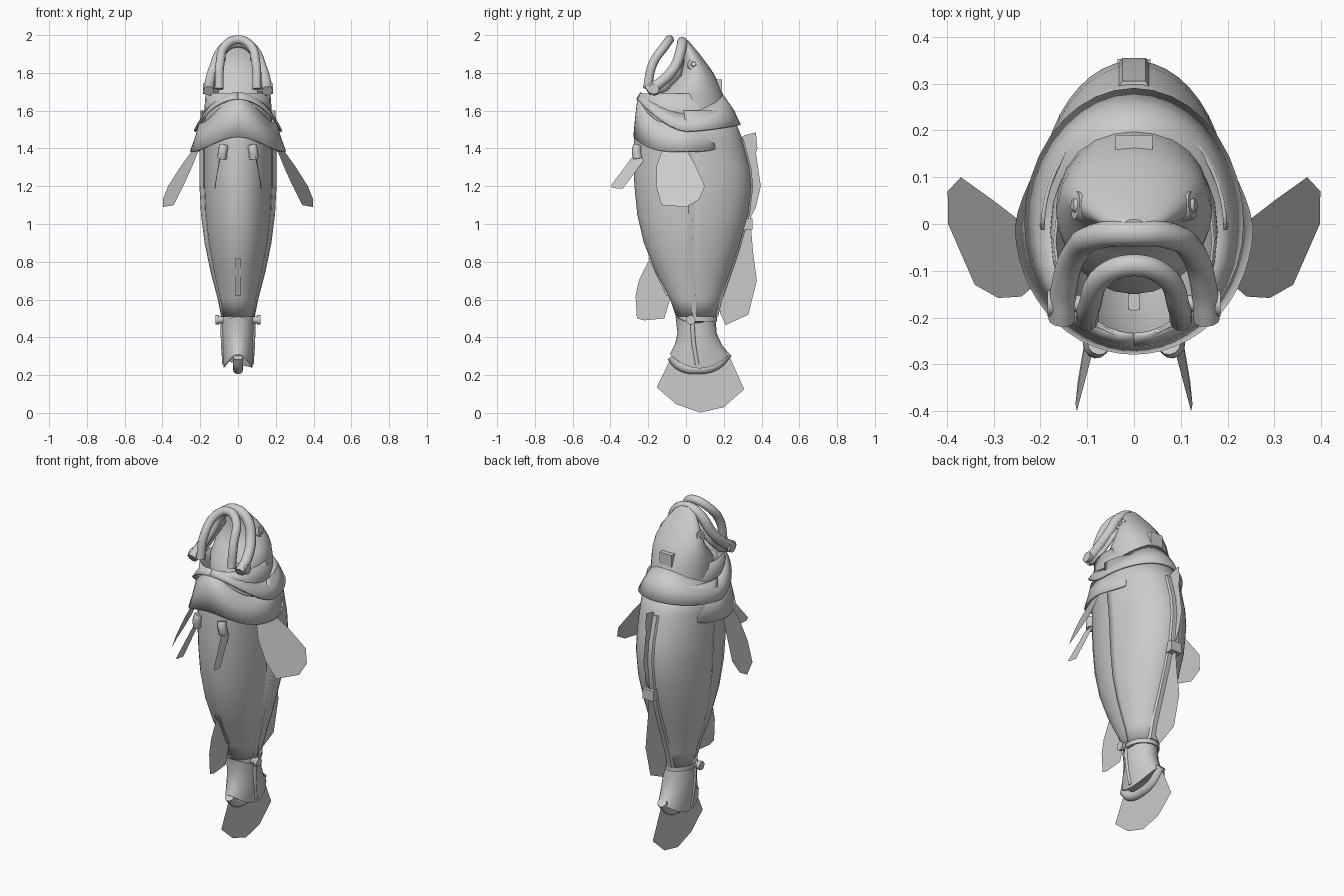
import bpy, bmesh, math
from mathutils import Vector

if "Cube" in bpy.data.objects:
    bpy.data.objects.remove(bpy.data.objects["Cube"])
pi = math.pi

def finish(ob, mirror=False, thick=0, angle=40):
    bpy.ops.object.select_all(action='DESELECT')
    ob.select_set(True)
    bpy.context.view_layer.objects.active = ob
    bpy.ops.object.shade_smooth_by_angle(angle=math.radians(angle))
    if mirror:
        m = ob.modifiers.new("Mirror", 'MIRROR')
        m.use_mirror_merge = False
    if thick:
        s = ob.modifiers.new("Solidify", 'SOLIDIFY')
        s.thickness, s.offset = thick, 0
    return ob

def mesh(name, verts, faces, **kw):
    me = bpy.data.meshes.new(name)
    me.from_pydata(verts, [], faces)
    bm = bmesh.new()
    bm.from_mesh(me)
    bmesh.ops.recalc_face_normals(bm, faces=bm.faces)
    bm.to_mesh(me)
    bm.free()
    ob = bpy.data.objects.new(name, me)
    bpy.context.collection.objects.link(ob)
    return finish(ob, **kw)

def loft(name, rings, closed=True, cap=False, **kw):
    n = len(rings[0])
    verts = [v for r in rings for v in r]
    faces = [(i*n+j, i*n+(j+1) % n, (i+1)*n+(j+1) % n, (i+1)*n+j)
             for i in range(len(rings)-1) for j in range(n if closed else n-1)]
    if cap:
        faces += [tuple(range(n)), tuple(range(len(verts)-n, len(verts)))]
    return mesh(name, verts, faces, **kw)

def ring(z, y0, y1, rx, bow=0, a0=0, a1=360, n=24):
    """Oval section from y0 to y1, optionally bowed upward at both ends."""
    yc, ry, full = (y0+y1)/2, (y1-y0)/2, a1-a0 == 360
    out = []
    for i in range(n):
        a = math.radians(a0 + (a1-a0)*i/(n if full else n-1))
        out.append((rx*math.cos(a), yc+ry*math.sin(a), z+bow*math.sin(a)**2))
    return out

def collar(name, rows, a0, a1, power, taper=0, n=37):
    """Flared gill cover; rows are rx, front y, back y, front z, side z, back z."""
    rings = []
    for rx, yf, yb, zf, zs, zb in rows:
        r = []
        for i in range(n):
            a = math.radians(a0+(a1-a0)*i/(n-1))
            s = math.sin(a)
            z = zs+((zb if s > 0 else zf)-zs)*abs(s)**power
            r.append((rx*math.cos(a)*(1-taper*max(0, s)), s*(yb if s > 0 else yf), z))
        rings.append(r)
    return loft(name, rings, closed=False, thick=0.01)

def tube(name, pts, r, mirror=False, smooth=True):
    cu = bpy.data.curves.new(name, 'CURVE')
    cu.dimensions = '3D'
    cu.bevel_depth, cu.bevel_resolution, cu.use_fill_caps = r, 4, True
    cu.resolution_u = 6
    if smooth:
        sp = cu.splines.new('BEZIER')
        sp.bezier_points.add(len(pts)-1)
        for b, p in zip(sp.bezier_points, pts):
            b.co = p
            b.handle_left_type = b.handle_right_type = 'AUTO'
    else:
        sp = cu.splines.new('POLY')
        sp.points.add(len(pts)-1)
        for b, p in zip(sp.points, pts):
            b.co = (*p, 1)
    ob = bpy.data.objects.new(name, cu)
    bpy.context.collection.objects.link(ob)
    bpy.ops.object.select_all(action='DESELECT')
    ob.select_set(True)
    bpy.context.view_layer.objects.active = ob
    bpy.ops.object.convert(target='MESH')
    return finish(bpy.context.view_layer.objects.active, mirror)

def fin(name, pts, mirror=False):
    pts = [p if len(p) == 3 else (0, *p) for p in pts]
    return mesh(name, pts, [tuple(range(len(pts)))], mirror=mirror)

def box(name, c, s, **kw):
    v = [(c[0]+x*s[0]/2, c[1]+y*s[1]/2, c[2]+z*s[2]/2)
         for x in (-1, 1) for y in (-1, 1) for z in (-1, 1)]
    f = [(0, 1, 3, 2), (4, 6, 7, 5), (0, 4, 5, 1), (2, 3, 7, 6), (0, 2, 6, 4), (1, 5, 7, 3)]
    return mesh(name, v, f, **kw)

def mirrored_arch(half):
    return [(-x, y, z) for x, y, z in half[:0:-1]] + half

# Body: narrow inner belly shell overlapped by a wider back shell (z, y0, y1, rx)
body = [(1.69, -.24, .18, .188), (1.6, -.26, .235, .195), (1.45, -.272, .295, .2),
        (1.3, -.275, .335, .2), (1.2, -.27, .345, .2), (1.05, -.255, .328, .192),
        (.9, -.22, .285, .173), (.75, -.16, .235, .142), (.6, -.08, .182, .103), (.51, -.05, .16, .085)]
loft("belly_shell", [ring(z, a, b-.015, r*.9) for z, a, b, r in body], thick=0.006)
loft("back_shell", [ring(z, a, b, r, 0, 0, 180) for z, a, b, r in body[1:]],
     closed=False, thick=0.008)
# Step along the front edge of the back shell
loft("shell_edge", [[(r, (a+b)/2, z), (r*.9, (a+b)/2-.025, z)] for z, a, b, r in body[2:]],
     closed=False, mirror=True)

# Spine rail along the back
loft("spine_rail", [[(-.045, b-.02, z), (-.025, b+.01, z), (.025, b+.01, z), (.045, b-.02, z)]
                    for z, a, b, r in body[2:]], cap=True)

# Head: solid snout with a concave mouth side
loft("head", [ring(*h) for h in [
    (1.975, -.025, .01, .025), (1.95, -.022, .03, .06), (1.9, -.015, .072, .1),
    (1.85, -.02, .11, .126), (1.8, -.035, .145, .146), (1.75, -.07, .17, .16),
    (1.69, -.13, .195, .167), (1.6, -.15, .215, .165)]], cap=True)
box("nape_bracket", (0, .165, 1.73), (.08, .05, .07))

# Jaw arches: broad upper lip with a skirt behind it, slim lower lip
upper = [(0, -.02, 1.962), (.075, -.025, 1.93), (.125, -.06, 1.83),
         (.15, -.14, 1.745), (.155, -.205, 1.705)]
lower = [(0, -.088, 1.976), (.065, -.11, 1.945), (.095, -.175, 1.85), (.1, -.205, 1.715)]
tube("upper_lip", mirrored_arch(upper), .028)
tube("lower_lip", mirrored_arch(lower), .024)
loft("upper_lip_skirt", [[(x, y, z) for x, y, z in upper[1:]],
                         [(.07, -.012, 1.87), (.12, -.025, 1.785), (.142, -.1, 1.705), (.15, -.17, 1.68)]],
     closed=False, mirror=True, thick=.012)

# Jaw hinge bolts
tube("jaw_hinge", [(.1, -.17, 1.715), (.168, -.17, 1.715)], .018, True, False)
tube("jaw_hinge_cap", [(.168, -.17, 1.715), (.185, -.17, 1.715)], .028, True, False)

# Eyes: ring and ball
def eye_part(name, r0, r1, x0, x1):
    c, d = Vector((.108, .038, 1.84)), Vector((.95, .1, .3)).normalized()
    u = d.cross(Vector((0, 1, 0))).normalized()
    v = d.cross(u)
    loft(name, [[c+d*x+(u*math.cos(2*pi*k/16)+v*math.sin(2*pi*k/16))*r for k in range(16)]
                for r, x in ((r0, x0), (r1, x1))], cap=True, mirror=True)
eye_part("eye_socket", .035, .03, -.02, .018)
eye_part("eye", .02, .012, .01, .025)

# Gill collars
collar("gill_cover_upper", [(.175, .237, .195, 1.695, 1.58, 1.68), (.205, .249, .25, 1.675, 1.535, 1.6),
                            (.23, .259, .286, 1.66, 1.49, 1.525)], -90, 270, 1.6)
collar("gill_cover_lower", [(.203, .252, .28, 1.67, 1.53, 1.53), (.222, .265, .283, 1.56, 1.46, 1.48),
                            (.25, .274, .285, 1.46, 1.383, 1.53)], -212, 32, 4, .25)

# Paired fins
fin("pectoral_fin", [(.235, 0, 1.4), (.3, .05, 1.31), (.37, .1, 1.2), (.398, .07, 1.13), (.397, 0, 1.09),
                     (.34, -.13, 1.1), (.29, -.158, 1.2), (.24, -.155, 1.31), (.2, -.12, 1.41)], True)
fin("pelvic_fin", [(.085, -.24, 1.37), (.09, -.28, 1.36), (.122, -.4, 1.2), (.125, -.385, 1.19),
                   (.12, -.335, 1.187), (.1, -.22, 1.34)], True)
tube("pelvic_fin_mount", [(.075, -.255, 1.415), (.08, -.262, 1.39), (.085, -.255, 1.345)], .025, True)

# Centre-line fins
fin("front_dorsal_fin", [(.28, 1.45), (.31, 1.47), (.37, 1.485), (.378, 1.4), (.37, 1.38), (.396, 1.2),
                         (.37, 1.09), (.34, 1.03), (.32, 1.1), (.33, 1.25)])
fin("rear_dorsal_fin", [(.325, .98), (.345, .97), (.355, .85), (.375, .7), (.33, .52),
                        (.21, .465), (.18, .53), (.17, .62), (.25, .85)])
box("dorsal_mount", (0, .325, 1.0), (.07, .055, .06))
fin("anal_fin", [(-.17, .82), (-.2, .8), (-.25, .7), (-.267, .62), (-.26, .5), (-.22, .49),
                 (-.115, .5), (-.07, .65)])
loft("anal_fin_base", [[(-.012, y, z), (.012, y, z), (.012, y+.05, z), (-.012, y+.05, z)]
                       for y, z in ((-.2, .82), (-.105, .62))], cap=True)

# Tail joint, housing, side strips, rim and fin
loft("tail_joint_ring", [ring(z, -.045, .165, .09) for z in (.485, .51)], cap=True)
tube("tail_pin", [(.06, .025, .492), (.108, .025, .492)], .018, True, False)
tube("tail_pin_cap", [(.1, .025, .492), (.12, .025, .492)], .025, True, False)
loft("tail_housing", [ring(*t) for t in [(.475, -.055, .155, .086, .035), (.4, -.045, .163, .085, .02),
                                         (.33, -.06, .19, .083, .03), (.235, -.085, .23, .075, .075)]], cap=True)
tube("tail_side_strip", [(.08, .035, .48), (.079, .04, .38), (.071, .06, .255)], .012, True)
tube("tail_rim", [(0, -.078, .3), (0, -.03, .25), (0, .065, .232), (0, .16, .255), (0, .222, .32)], .027)
fin("tail_fin", [(-.08, .29), (-.155, .135), (-.05, .045), (.075, .002), (.2, .03), (.308, .125),
                 (.225, .31), (.07, .24)])
